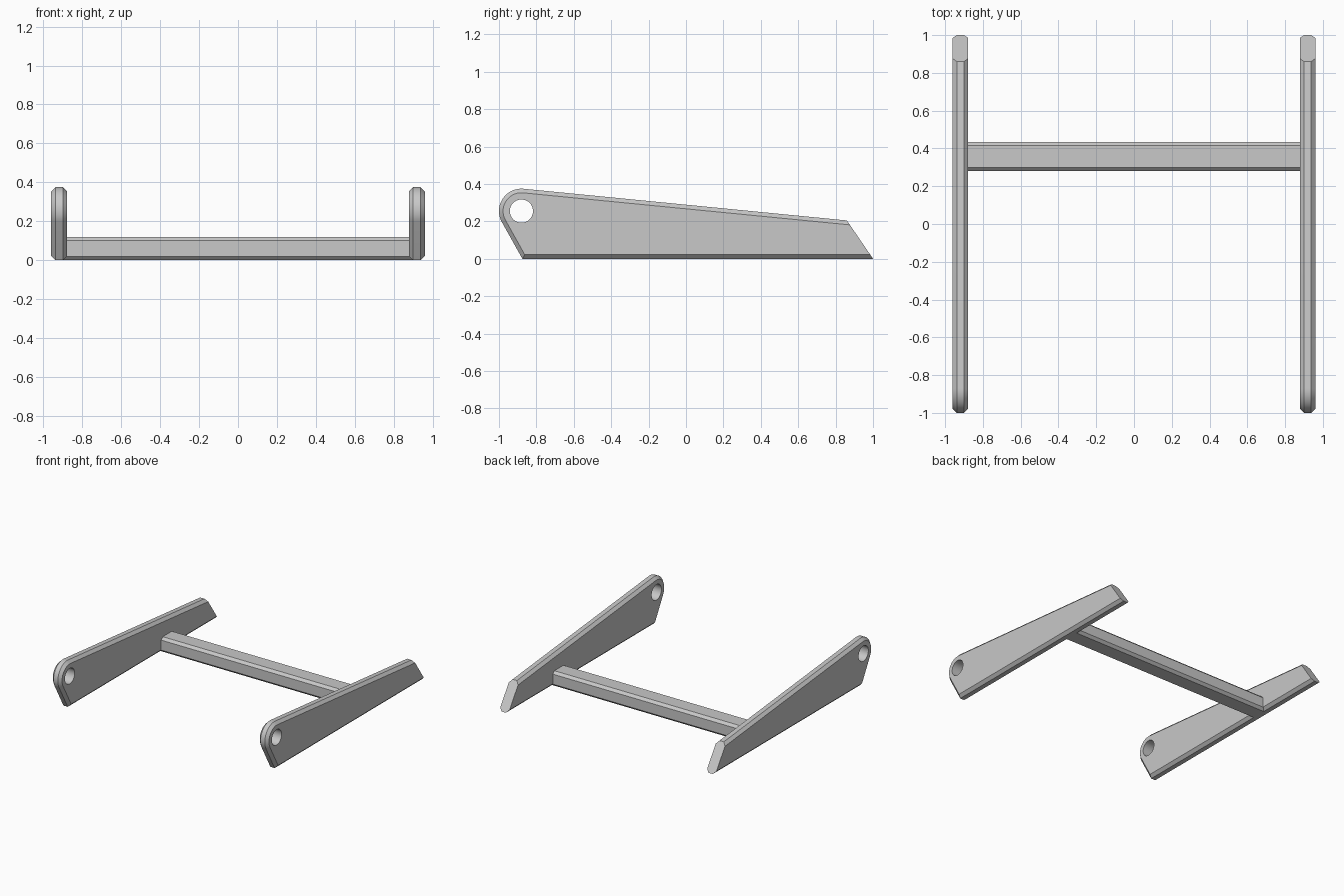
import bpy, bmesh
from math import radians, cos, sin, pi
from mathutils import Vector, Matrix

if "Cube" in bpy.data.objects:
    bpy.data.objects.remove(bpy.data.objects["Cube"])

grey = bpy.data.materials.new("plain grey")
grey.use_nodes = True
grey.diffuse_color = (0.58, 0.58, 0.58, 1)
grey.node_tree.nodes["Principled BSDF"].inputs["Base Color"].default_value = grey.diffuse_color

PIVOT = Vector((-0.88, 0.255))    # hole centre in the y-z plane
RADIUS = 0.12
HOLE = 0.062
CHAMFER = 0.022
INNER, OUTER = 0.878, 0.96


def finish(name, bm):
    """Turn a bmesh into a shaded object."""
    bmesh.ops.recalc_face_normals(bm, faces=bm.faces)
    mesh = bpy.data.meshes.new(name)
    bm.to_mesh(mesh)
    bm.free()
    mesh.materials.append(grey)
    ob = bpy.data.objects.new(name, mesh)
    bpy.context.collection.objects.link(ob)
    return ob


def loft(sections):
    """Closed solid through matching rings of points."""
    bm = bmesh.new()
    rings = [[bm.verts.new(p) for p in s] for s in sections]
    for a, b in zip(rings, rings[1:]):
        for i in range(len(a)):
            j = (i + 1) % len(a)
            bm.faces.new((a[i], a[j], b[j], b[i]))
    bm.faces.new(rings[0])
    bm.faces.new(rings[-1])
    return bm


def meet(n1, k1, n2, k2):
    """Point where the lines n1.p = k1 and n2.p = k2 cross."""
    return Matrix((n1, n2)).inverted() @ Vector((k1, k2))


def arm_outline(d):
    """Side outline shrunk by d, with the slanted back end left in place."""
    start, end = radians(84.4), radians(209.2)
    top = Vector((cos(start), sin(start)))
    front = Vector((cos(end), sin(end)))
    floor = Vector((0, 1))
    back = Vector((0.205, 0.14))
    r = RADIUS - d
    pts = [meet(floor, d, back, back.x), meet(top, PIVOT.dot(top) + r, back, back.x)]
    steps = 20
    for i in range(steps + 1):
        a = start + (end - start) * i / steps
        pts.append(PIVOT + r * Vector((cos(a), sin(a))))
    pts.append(meet(front, PIVOT.dot(front) + r, floor, d))
    return pts


def activate(ob):
    bpy.ops.object.select_all(action='DESELECT')
    ob.select_set(True)
    bpy.context.view_layer.objects.active = ob


# Side arms: chamfered plates with a round hole near the front
for side, name in ((1, "left_arm"), (-1, "right_arm")):
    layers = ((INNER, CHAMFER), (INNER + CHAMFER, 0), (OUTER - CHAMFER, 0), (OUTER, CHAMFER))
    arm = finish(name, loft([[(side * x, p.x, p.y) for p in arm_outline(d)] for x, d in layers]))
    ring = [PIVOT + HOLE * Vector((cos(a), sin(a))) for a in (2 * pi * i / 40 for i in range(40))]
    drill = finish("hole_cutter", loft([[(side * x, p.x, p.y) for p in ring] for x in (0.8, 1.1)]))
    drill.hide_render = True
    cut = arm.modifiers.new("hole", 'BOOLEAN')
    cut.operation = 'DIFFERENCE'
    cut.solver = 'EXACT'
    cut.object = drill
    activate(arm)
    bpy.ops.object.modifier_apply(modifier=cut.name)
    bpy.data.objects.remove(drill)
    bpy.ops.object.shade_smooth_by_angle(angle=radians(25))

# Cross bar: chamfered rectangular beam joining the arms
y0, y1, z1, c = 0.28, 0.435, 0.12, 0.02
section = [(y0 + c, 0), (y1 - c, 0), (y1, c), (y1, z1 - c),
           (y1 - c, z1), (y0 + c, z1), (y0, z1 - c), (y0, c)]
finish("cross_bar", loft([[(x, y, z) for y, z in section] for x in (-0.9, 0.9)]))
